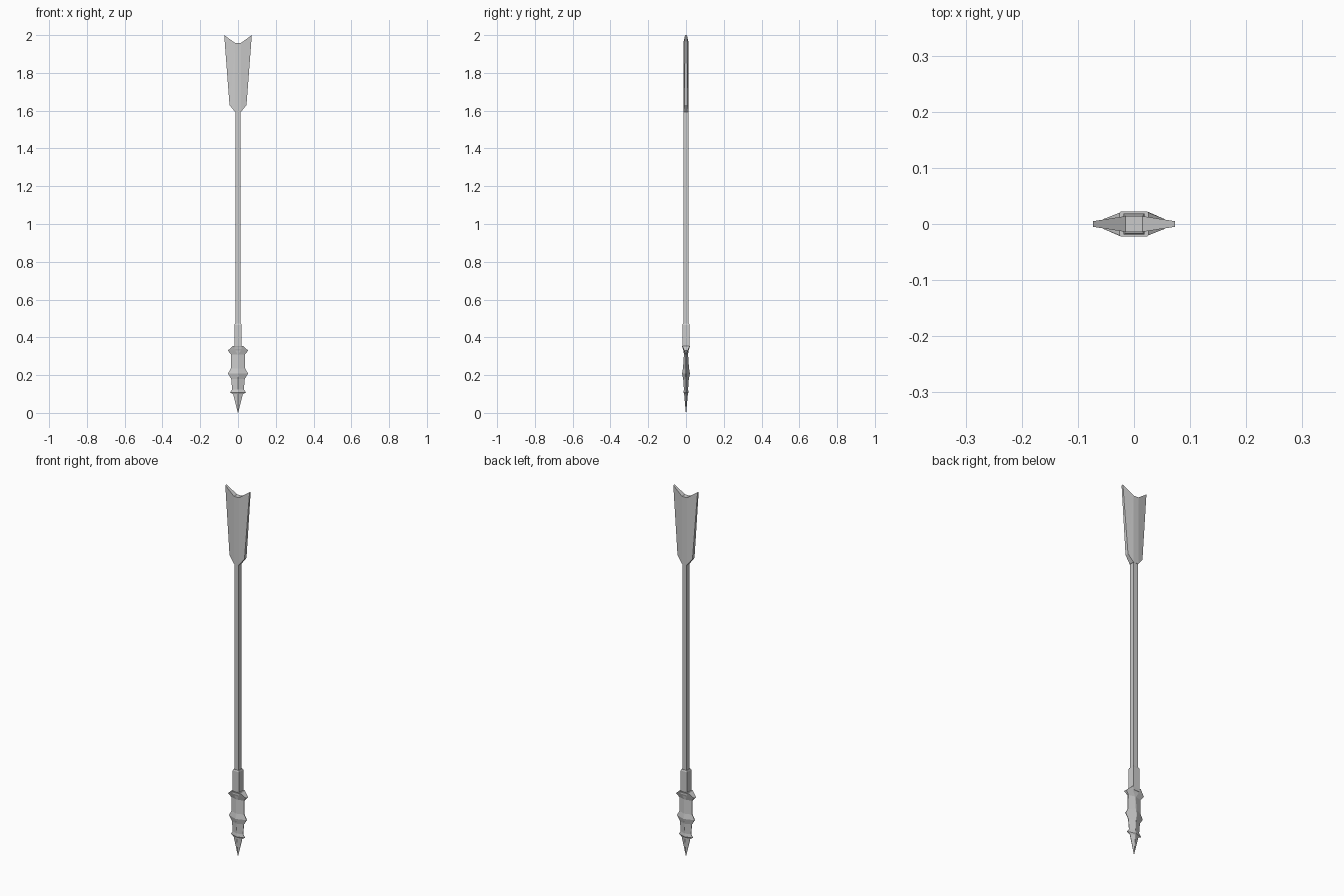
import bpy, bmesh

if "Cube" in bpy.data.objects:
    bpy.data.objects.remove(bpy.data.objects["Cube"])


def finish(name, bm):
    bmesh.ops.recalc_face_normals(bm, faces=bm.faces)
    mesh = bpy.data.meshes.new(name)
    bm.to_mesh(mesh)
    bm.free()
    obj = bpy.data.objects.new(name, mesh)
    bpy.context.collection.objects.link(obj)
    return obj


def loft(name, rings):
    """Skin a stack of equal-sized rings and cap both ends."""
    bm = bmesh.new()
    loops = [[bm.verts.new(p) for p in ring] for ring in rings]
    n = len(loops[0])
    for a, b in zip(loops, loops[1:]):
        for i in range(n):
            j = (i + 1) % n
            bm.faces.new((a[i], a[j], b[j], b[i]))
    bm.faces.new(loops[0])
    bm.faces.new(loops[-1])
    return finish(name, bm)


def square(z, r):
    return [(r, -r, z), (r, r, z), (-r, r, z), (-r, -r, z)]


def blade_ring(z, w, e, c, t):
    """Flattened octagon: side edges at x=w (thickness e), raised centre c by t."""
    return [(w, -e, z), (w, e, z), (c, t, z), (-c, t, z),
            (-w, e, z), (-w, -e, z), (-c, -t, z), (c, -t, z)]


# Long slim square shaft and the socket holding the head
loft("shaft", [square(0.45, 0.013), square(1.61, 0.013)])
loft("socket", [square(0.34, 0.019), square(0.466, 0.019), square(0.473, 0.016)])

# Barbed head: z, half width, edge thickness, ridge half width, ridge thickness
head = [(0.0, 0.001, 0.0005, 0.0005, 0.001),
        (0.10, 0.026, 0.001, 0.001, 0.010),
        (0.108, 0.043, 0.001, 0.001, 0.013),
        (0.125, 0.031, 0.001, 0.001, 0.011),
        (0.18, 0.036, 0.001, 0.001, 0.015),
        (0.208, 0.053, 0.002, 0.002, 0.021),
        (0.235, 0.038, 0.002, 0.002, 0.016),
        (0.31, 0.038, 0.003, 0.003, 0.011),
        (0.33, 0.054, 0.009, 0.014, 0.014),
        (0.355, 0.026, 0.020, 0.024, 0.022)]
loft("arrow_head", [blade_ring(*s) for s in head])

# Fletching: flat spine and outward-thinning vane, mirrored in x; (x, z, half thickness)
outline = [(0, 1.592, 0.014), (0.015, 1.592, 0.014), (0.045, 1.63, 0.009),
           (0.073, 2.0, 0.005), (0.015, 1.958, 0.014), (0, 1.958, 0.014)]
bm = bmesh.new()
front = [bm.verts.new((x, -t, z)) for x, z, t in outline]
back = [bm.verts.new((x, t, z)) for x, z, t in outline]
for ids in ((0, 1, 4, 5), (1, 2, 4), (2, 3, 4)):
    bm.faces.new([front[i] for i in ids])
    bm.faces.new([back[i] for i in reversed(ids)])
for i in range(5):
    bm.faces.new((front[i + 1], front[i], back[i], back[i + 1]))
fletching = finish("fletching", bm)
fletching.modifiers.new("Mirror", 'MIRROR')
